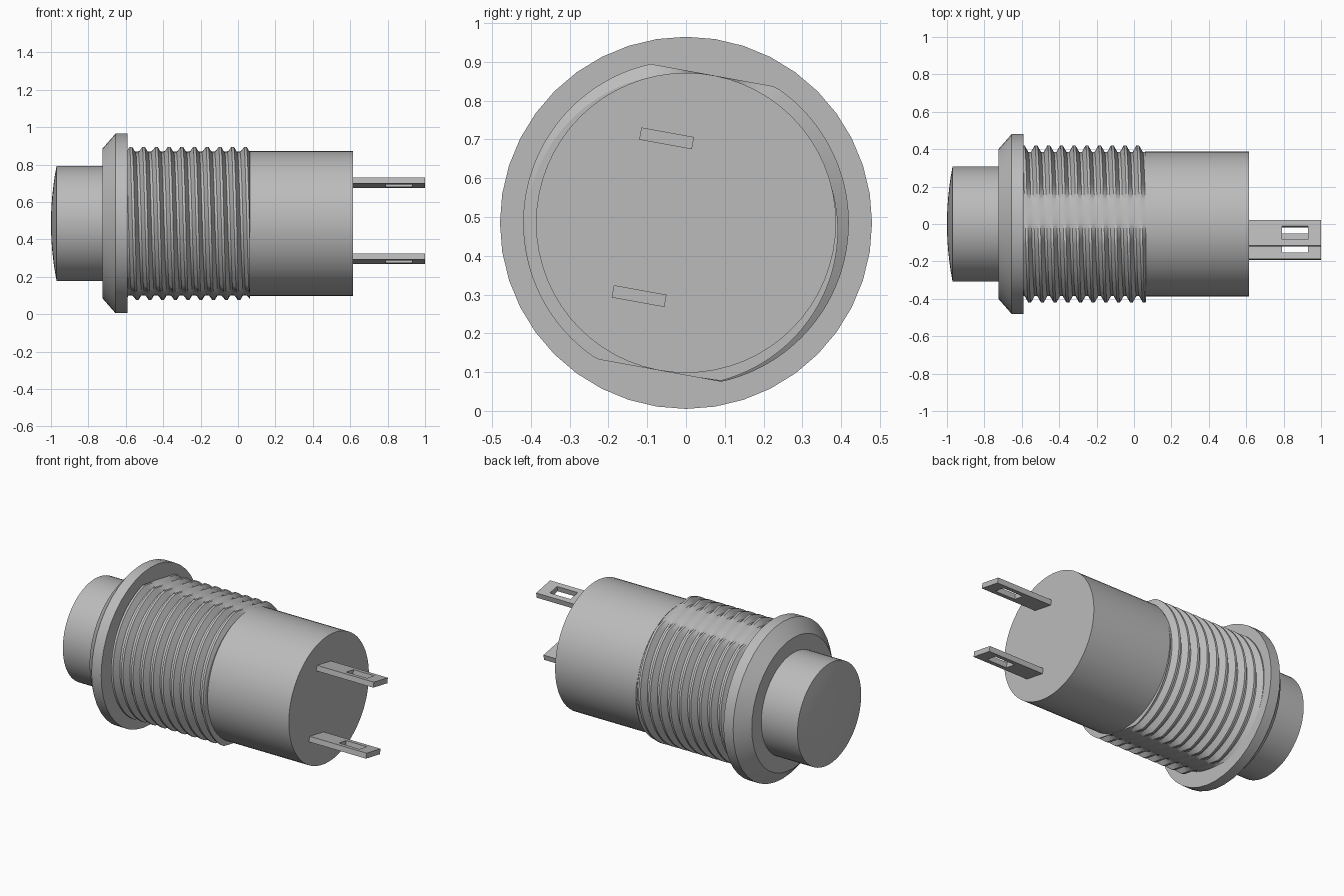
import bpy, bmesh, math
from mathutils import Matrix, Vector

AXIS_Z = 0.485                    # height of the long axis
TILT = math.radians(10.3)         # roll of the thread flats and terminals
TAU = 2 * math.pi

old = bpy.data.objects.get("Cube")
if old:
    bpy.data.objects.remove(old)

grey = bpy.data.materials.new("plain grey")
grey.use_nodes = True
grey.diffuse_color = (0.5, 0.5, 0.5, 1)
grey.node_tree.nodes["Principled BSDF"].inputs["Base Color"].default_value = (0.5, 0.5, 0.5, 1)


def finish(name, bm, smooth=True):
    bmesh.ops.remove_doubles(bm, verts=bm.verts, dist=1e-5)
    bmesh.ops.recalc_face_normals(bm, faces=bm.faces)
    mesh = bpy.data.meshes.new(name)
    bm.to_mesh(mesh)
    bm.free()
    mesh.materials.append(grey)
    obj = bpy.data.objects.new(name, mesh)
    bpy.context.collection.objects.link(obj)
    obj.location.z = AXIS_Z
    if smooth:
        bpy.ops.object.select_all(action="DESELECT")
        obj.select_set(True)
        bpy.context.view_layer.objects.active = obj
        bpy.ops.object.shade_smooth_by_angle(angle=math.radians(25))
    return obj


def lathe(name, profile, steps):
    """Spin (x, radius) points round the long axis."""
    bm = bmesh.new()
    verts = [bm.verts.new((x, 0, r)) for x, r in profile]
    edges = [bm.edges.new(pair) for pair in zip(verts, verts[1:])]
    bmesh.ops.spin(bm, geom=verts + edges, cent=(0, 0, 0), axis=(1, 0, 0),
                   angle=TAU, steps=steps)
    return finish(name, bm)


# Push button with a shallow domed face
dome = [(-1 + 0.03 * (i / 6) ** 2, 0.308 * i / 6) for i in range(7)]
lathe("button", dome + [(-0.70, 0.308), (-0.70, 0)], 64)

# Chamfered collar and rear barrel
lathe("collar", [(-0.725, 0), (-0.725, 0.4), (-0.655, 0.48), (-0.59, 0.48), (-0.59, 0)], 40)
lathe("barrel", [(0.06, 0), (0.06, 0.387), (0.615, 0.387), (0.615, 0)], 64)


# Right-hand helical thread with two opposite flats
def thread(start, end, pitch, root, crest, flat, steps=144):
    bm = bmesh.new()
    rows = [(k + f, r) for k in range(-2, 12)
            for f, r in ((-0.4, root), (-0.1, crest), (0.1, crest), (0.4, root))]
    columns = []
    for s in range(steps + 1):
        a = TAU * s / steps
        limit = flat / max(abs(math.cos(a + TILT)), 0.01)
        column = []
        for turn, r in rows:
            r = min(r, limit)
            x = start + 0.015 + pitch * (turn + s / steps)
            column.append(bm.verts.new((x, -r * math.sin(a), r * math.cos(a))))
        columns.append(column)
    for c, d in zip(columns, columns[1:]):
        for i in range(len(rows) - 1):
            bm.faces.new((c[i], c[i + 1], d[i + 1], d[i]))
    bmesh.ops.remove_doubles(bm, verts=bm.verts, dist=1e-5)
    # Trim both ends square and cap them
    for x, side in ((start, -1), (end, 1)):
        cut = bmesh.ops.bisect_plane(bm, geom=bm.verts[:] + bm.edges[:] + bm.faces[:],
                                     plane_co=(x, 0, 0), plane_no=(side, 0, 0),
                                     clear_outer=True)
        rim = [e for e in cut["geom_cut"] if isinstance(e, bmesh.types.BMEdge)]
        bmesh.ops.holes_fill(bm, edges=rim, sides=0)
    return finish("thread", bm)


thread(-0.59, 0.065, 0.068, 0.384, 0.42, 0.387)


# Flat terminals, each with a rectangular slot
def terminal(name, y, z):
    bm = bmesh.new()

    def loop(x0, x1, half, h):
        return [bm.verts.new(p) for p in
                ((x0, -half, h), (x1, -half, h), (x1, half, h), (x0, half, h))]

    outer, slot, t = (0.60, 1.0, 0.069), (0.79, 0.93, 0.036), 0.016
    loops = [loop(*outer, t), loop(*slot, t), loop(*slot, -t), loop(*outer, -t)]
    for n in range(4):
        a, b = loops[n], loops[(n + 1) % 4]
        for i in range(4):
            j = (i + 1) % 4
            bm.faces.new((a[i], a[j], b[j], b[i]))
    place = Matrix.Translation(Vector((0, y, z - AXIS_Z))) @ Matrix.Rotation(-TILT, 4, "X")
    bm.transform(place)
    return finish(name, bm, smooth=False)


terminal("upper_terminal", -0.05, 0.703)
terminal("lower_terminal", -0.121, 0.296)
